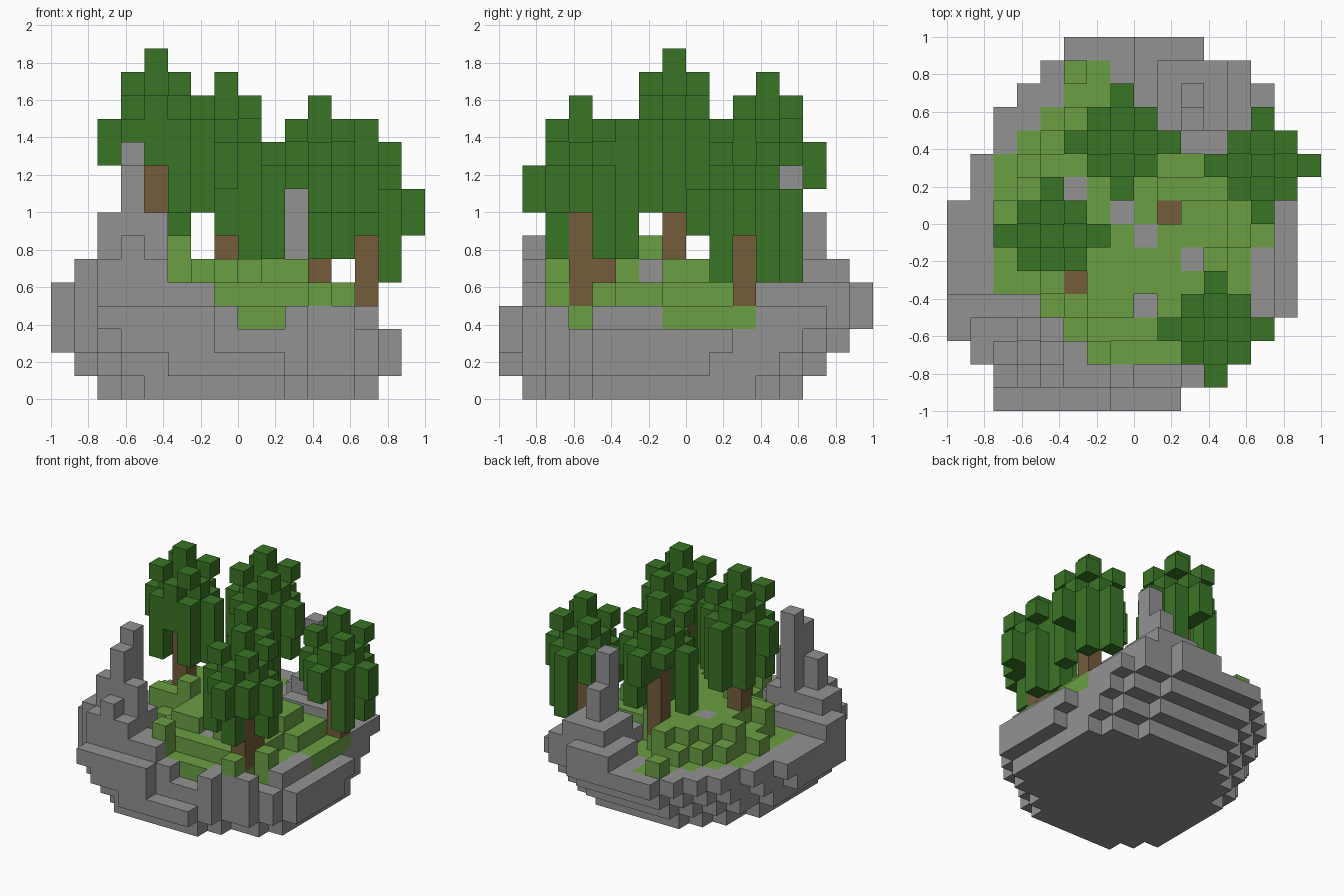
import bpy
import bmesh

U = 0.125  # block size
HALF = 8   # blocks from the edge to the middle

if "Cube" in bpy.data.objects:
    bpy.data.objects.remove(bpy.data.objects["Cube"], do_unlink=True)


def make_material(name, color):
    mat = bpy.data.materials.new(name)
    mat.use_nodes = True
    mat.diffuse_color = (*color, 1)
    mat.node_tree.nodes["Principled BSDF"].inputs["Base Color"].default_value = (*color, 1)
    return mat


STONE = make_material("stone grey", (0.29, 0.29, 0.29))
GRASS = make_material("grass green", (0.145, 0.345, 0.056))
LEAF = make_material("leaf green", (0.042, 0.178, 0.019))
BARK = make_material("bark brown", (0.175, 0.107, 0.044))

SIDES = [(1, 0, 0), (-1, 0, 0), (0, 1, 0), (0, -1, 0), (0, 0, 1), (0, 0, -1)]


def build_blocks(name, cells, mat):
    """Join blocks into one mesh, keeping only the outer faces."""
    bm = bmesh.new()
    corners = {}

    def corner(p):
        if p not in corners:
            corners[p] = bm.verts.new(((p[0] - HALF) * U, (p[1] - HALF) * U, p[2] * U))
        return corners[p]

    for cell in cells:
        for d in SIDES:
            if tuple(c + s for c, s in zip(cell, d)) in cells:
                continue
            axis = [abs(s) for s in d].index(1)
            b, c = (axis + 1) % 3, (axis + 2) % 3
            loop = []
            for s, t in ((0, 0), (1, 0), (1, 1), (0, 1)):
                p = list(cell)
                p[axis] += max(d[axis], 0)
                p[b] += s
                p[c] += t
                loop.append(corner(tuple(p)))
            bm.faces.new(loop if d[axis] > 0 else loop[::-1])
    mesh = bpy.data.meshes.new(name)
    bm.to_mesh(mesh)
    bm.free()
    mesh.materials.append(mat)
    obj = bpy.data.objects.new(name, mesh)
    bpy.context.collection.objects.link(obj)


def column(i, j, low, high):
    return {(i, j, k) for k in range(low, high)}


def area(first_row, spans):
    return {(i, first_row + n) for n, (a, b) in enumerate(spans) for i in range(a, b)}


def shrink(cells, left, right, front, back):
    return {(i, j) for i, j in cells
            if {(i - left, j), (i + right, j), (i, j - front), (i, j + back)} <= cells}


def with_front(cells, first, last):
    """Limit the frontmost row to a span."""
    return {(i, j) for i, j in cells if j > 0} | area(0, [(first, last)])


# Island outline and meadow outline, row by row from the front
island = area(0, [(2, 10), (2, 11), (1, 13), (0, 14)] + [(0, 15)] * 5
              + [(1, 15)] * 2 + [(2, 14)] * 2 + [(3, 14), (4, 13), (5, 11)])
meadow = area(2, [(6, 12), (5, 12), (4, 13), (2, 13), (2, 13)] + [(2, 14)] * 4
              + [(3, 9), (4, 9), (5, 7), (5, 7)])
upper = {(i, j) for i, j in island if i < 14}
layers = [shrink(island, 2, 1, 1, 3),
          with_front(shrink(island, 1, 0, 0, 2), 5, 10),
          with_front(shrink(island, 0, 0, 0, 1), 3, 7),
          with_front(upper, 2, 7),
          {(i, j) for i, j in upper if j > 0}]
inner = shrink(meadow, 1, 1, 1, 1)
core = shrink(meadow, 2, 2, 2, 2)

# Single tall rock columns of the two peaks, above their stepped mounds
spires = {(3, 3): 11, (3, 2): 10, (4, 2): 8, (2, 2): 8, (3, 1): 7,
          (10, 12): 10, (10, 13): 8}


def rock_height(i, j):
    if (i, j) in spires:
        return spires[i, j]
    if (1 <= i <= 4 and 1 <= j <= 3) or (9 <= i <= 11 and 12 <= j <= 14):
        return 6
    if (i <= 6 and j <= 4) or (8 <= i <= 12 and j >= 11):
        return 5
    if (j < 2 and i in (8, 9)) or (j == 3 and i > 11):
        return 3
    return 4


def grass_height(i, j):
    if (i, j) == (6, 2):
        return 6
    if (i, j) in ((11, 2), (12, 4)):
        return 5
    height = 4 + ((i, j) in inner) + ((i, j) in core) + ((i, j) == (5, 6))
    # Tufts along the back left edge
    tuft = i < 7 and j > 5 and (i + 2 * j) % 3 == 0 and (i, j) not in core
    return height + tuft


rock, grass = set(), set()
for i, j in island:
    turf = 4 if j == 2 and i > 9 else 3
    top = turf if (i, j) in meadow else rock_height(i, j)
    rock |= {(i, j, k) for k in range(top) if k > 4 or (i, j) in layers[k]}
    if (i, j) in meadow:
        grass |= column(i, j, turf, grass_height(i, j))

# Loose stones and logs lying in the meadow
stones, logs = set(), set()
for i, j, top in [(5, 9, 6), (7, 8, 6), (8, 7, 6), (10, 6, 6), (8, 4, 5)]:
    stones |= column(i, j, 4, top)
    grass -= column(i, j, 4, 9)
for i, j, top in [(5, 5, 5), (9, 8, 5), (11, 4, 6)]:
    logs |= column(i, j, 4, top)
    grass -= column(i, j, 4, 9)

# A raised clump of turf hides the lone stone from the front
grass |= column(10, 5, 4, 6)

build_blocks("rock_island", rock, STONE)
build_blocks("meadow", grass, GRASS)
build_blocks("loose_stones", stones, STONE)
build_blocks("logs", logs, BARK)


def build_tree(name, x, y, top, hanging, short=(), missing=(), tall=(), trailing=()):
    """Diamond crown: high middle, corner tufts, hanging columns, low tips."""
    leaves = column(x, y, top - 4, top)
    for dx in range(-2, 3):
        for dy in range(-2, 3):
            spot = (dx, dy)
            dist = abs(dx) + abs(dy)
            if not 0 < dist < 3 or spot in missing:
                continue
            if dx and dy:
                leaves |= column(x + dx, y + dy, top - 2, top - 1)
            high = top - (1 if spot in tall else 2 if dist == 1 else 3)
            low = top - (8 if spot in trailing else 7 if spot in hanging
                         else 4 if spot in short else 5)
            leaves |= column(x + dx, y + dy, low, high)
    build_blocks(name + "_leaves", leaves, LEAF)
    build_blocks(name + "_trunk", column(x, y, 4, top - 4), BARK)


west = [(-1, 0), (-1, 1), (-1, -1)]
east_corners = [(1, 1), (1, -1)]
corners = east_corners + [(-1, 1), (-1, -1)]
build_tree("left_tree", 4, 7, 15, corners + [(2, 0), (0, 2)], missing=[(0, -2)])
build_tree("back_tree", 7, 11, 14, [(1, 1), (-2, 0), (0, -1)], west, trailing=[(1, -1)])
build_tree("side_tree", 13, 10, 12, east_corners + [(0, 2)])
build_tree("front_tree", 11, 3, 13, [(1, 1), (-2, 0), (0, 2), (0, -1)], west, tall=[(0, 2)])
